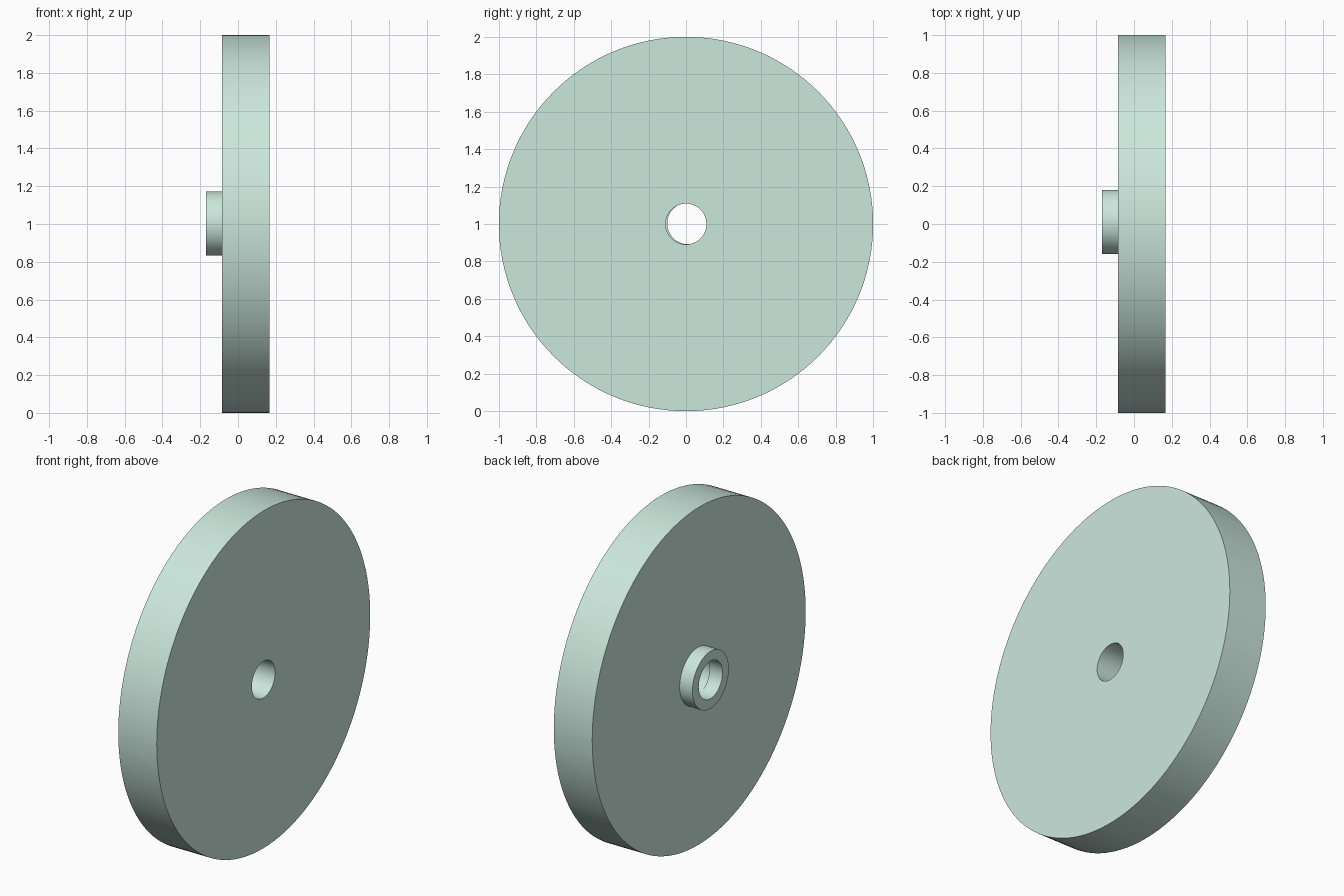
import bpy, bmesh, math

if "Cube" in bpy.data.objects:
    bpy.data.objects.remove(bpy.data.objects["Cube"])

SIDES = 128


def ring(name, x0, x1, outer, inner, y, z):
    """Closed ring with a bore, lying along the x axis."""
    bm = bmesh.new()
    loops = []
    for x, r in ((x0, outer), (x1, outer), (x1, inner), (x0, inner)):
        angles = [2 * math.pi * i / SIDES for i in range(SIDES)]
        loops.append([bm.verts.new((x, r * math.cos(a), r * math.sin(a))) for a in angles])
    for k in range(4):
        a, b = loops[k], loops[(k + 1) % 4]
        for i in range(SIDES):
            j = (i + 1) % SIDES
            bm.faces.new((a[i], a[j], b[j], b[i]))
    bmesh.ops.recalc_face_normals(bm, faces=bm.faces)
    mesh = bpy.data.meshes.new(name)
    bm.to_mesh(mesh)
    bm.free()
    obj = bpy.data.objects.new(name, mesh)
    obj.location = (0, y, z)
    bpy.context.collection.objects.link(obj)
    bpy.ops.object.select_all(action='DESELECT')
    obj.select_set(True)
    bpy.context.view_layer.objects.active = obj
    bpy.ops.object.shade_smooth_by_angle(angle=math.radians(30))
    mat = bpy.data.materials.get("pale_green") or bpy.data.materials.new("pale_green")
    mat.diffuse_color = (0.60, 0.80, 0.72, 1)
    mat.use_nodes = True
    mat.node_tree.nodes["Principled BSDF"].inputs["Base Color"].default_value = mat.diffuse_color
    mesh.materials.append(mat)
    return obj


# Large wheel disc with a central bore
ring("wheel_disc", -0.085, 0.167, 1.0, 0.109, 0, 1.0)

# Small hub collar on the -x side, slightly off centre
ring("hub_collar", -0.169, -0.085, 0.17, 0.111, 0.011, 1.003)
